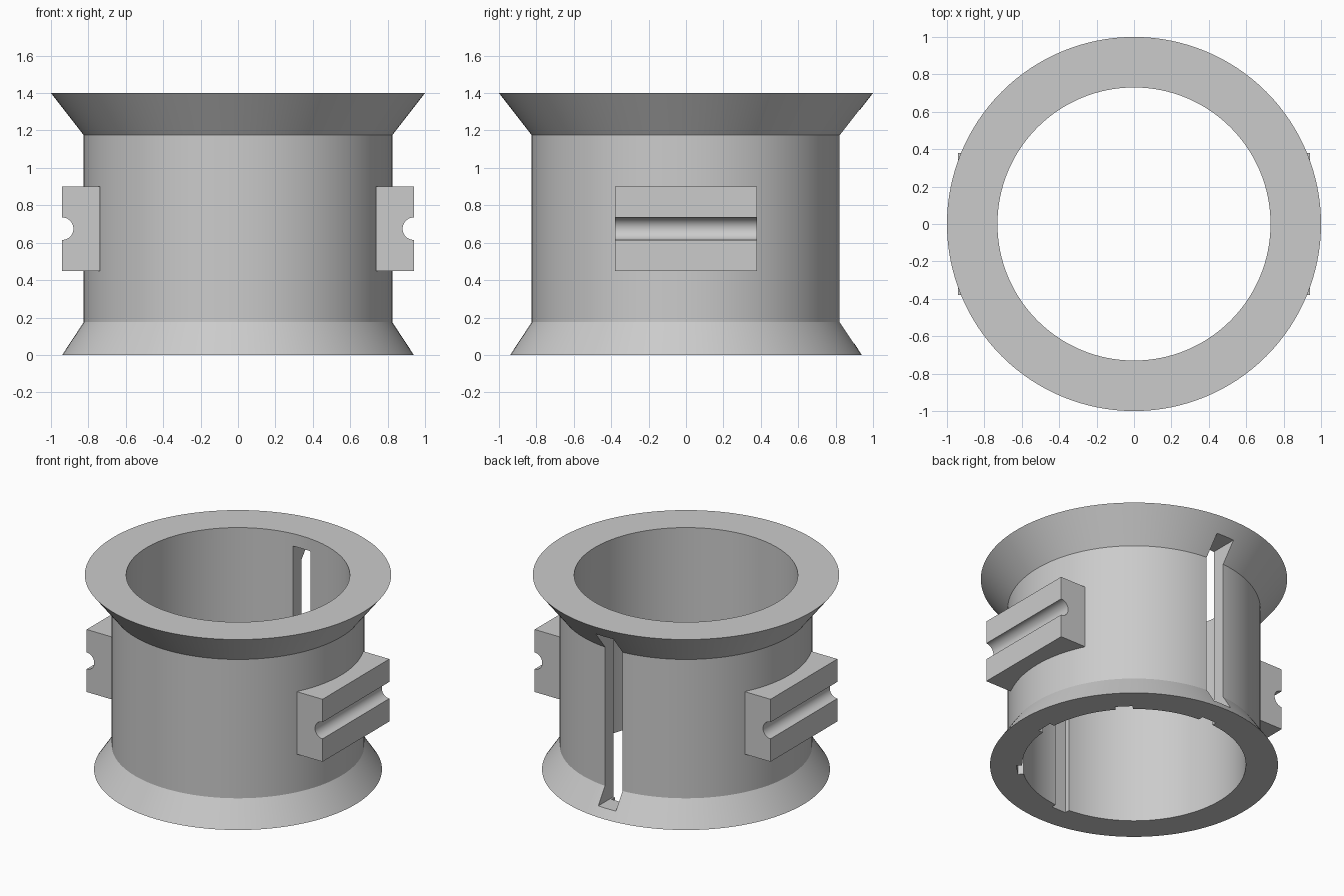
import bpy, bmesh, math
from mathutils import Matrix

cube = bpy.data.objects.get("Cube")
if cube:
    bpy.data.objects.remove(cube, do_unlink=True)

grey = bpy.data.materials.new("light_grey")
grey.use_nodes = True
colour = (0.6, 0.6, 0.6, 1)
grey.diffuse_color = colour
grey.node_tree.nodes["Principled BSDF"].inputs["Base Color"].default_value = colour

SEGMENTS = 128


def add_object(name, bm):
    bmesh.ops.recalc_face_normals(bm, faces=bm.faces)
    mesh = bpy.data.meshes.new(name)
    bm.to_mesh(mesh)
    bm.free()
    mesh.materials.append(grey)
    obj = bpy.data.objects.new(name, mesh)
    bpy.context.collection.objects.link(obj)
    return obj


def box(name, x, y, z, angle=0):
    """Box between the given (min, max) ranges, turned about the z axis."""
    bm = bmesh.new()
    bmesh.ops.create_cube(bm, size=1)
    for v in bm.verts:
        for i, (low, high) in enumerate((x, y, z)):
            v.co[i] = low if v.co[i] < 0 else high
    bm.transform(Matrix.Rotation(angle, 4, 'Z'))
    return add_object(name, bm)


def combine(target, tool, operation):
    mod = target.modifiers.new(tool.name, 'BOOLEAN')
    mod.operation = operation
    mod.solver = 'EXACT'
    mod.object = tool
    bpy.context.view_layer.objects.active = target
    bpy.ops.object.modifier_apply(modifier=mod.name)
    bpy.data.objects.remove(tool, do_unlink=True)


# Flanged sleeve, turned from its wall profile
profile = [(0.73, 0), (0.94, 0), (0.825, 0.175), (0.825, 1.175), (1, 1.4), (0.73, 1.4)]
bm = bmesh.new()
rings = []
for i in range(SEGMENTS):
    a = math.tau * i / SEGMENTS
    rings.append([bm.verts.new((r * math.cos(a), r * math.sin(a), z)) for r, z in profile])
for i, ring in enumerate(rings):
    after = rings[(i + 1) % SEGMENTS]
    for j in range(len(profile)):
        k = (j + 1) % len(profile)
        bm.faces.new((ring[j], after[j], after[k], ring[k]))
sleeve = add_object("flanged_sleeve", bm)

# Side blocks, each with a round channel along its outer face
for side in (-1, 1):
    block = box("side_block", sorted((side * 0.737, side * 0.94)), (-0.38, 0.38), (0.45, 0.9))
    bm = bmesh.new()
    bmesh.ops.create_cone(bm, cap_ends=True, segments=48, radius1=0.06, radius2=0.06, depth=1)
    bm.transform(Matrix.Translation((side * 0.94, 0, 0.675)) @ Matrix.Rotation(math.pi / 2, 4, 'X'))
    combine(block, add_object("channel_cutter", bm), 'DIFFERENCE')
    combine(sleeve, block, 'UNION')

# Shallow grooves inside the bore, open at the bottom
for i in range(8):
    groove = box("groove_cutter", (0.6, 0.765), (-0.057, 0.057), (-0.1, 0.7), math.tau * i / 8)
    combine(sleeve, groove, 'DIFFERENCE')

# Tall slot through the back wall
slot = box("slot_cutter", (-0.07, 0.07), (0.6, 1.1), (0.06, 1.31))
combine(sleeve, slot, 'DIFFERENCE')

bpy.ops.object.select_all(action='DESELECT')
sleeve.select_set(True)
bpy.context.view_layer.objects.active = sleeve
bpy.ops.object.shade_smooth_by_angle(angle=math.radians(25))
